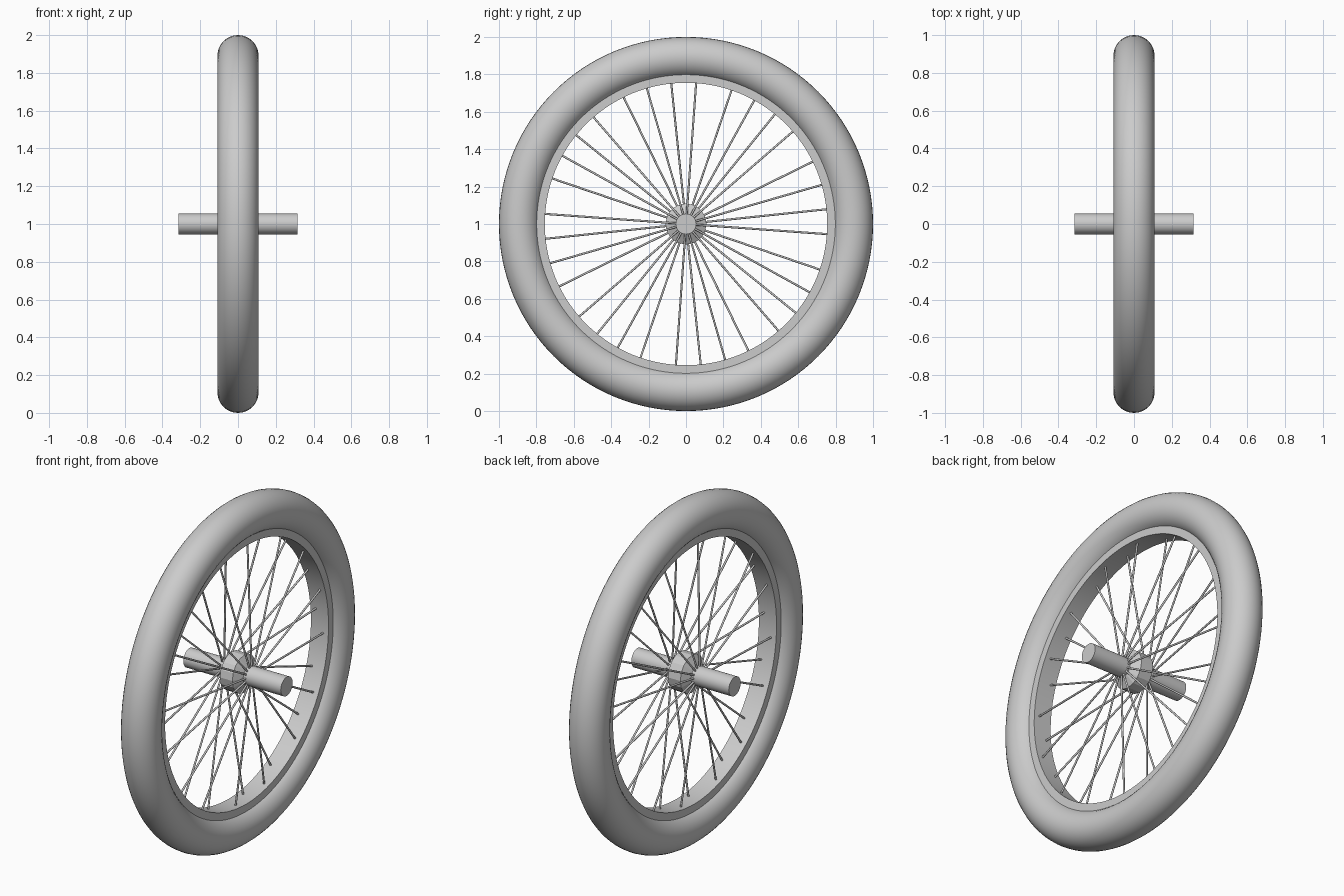
import bpy, bmesh
from math import radians, cos, sin, pi
from mathutils import Vector

if "Cube" in bpy.data.objects:
    bpy.data.objects.remove(bpy.data.objects["Cube"])

CENTRE = Vector((0, 0, 1))


def lathe(name, profile, segments, smooth_angle=35):
    """Spin a closed (x, radius) profile around the wheel axis."""
    bm = bmesh.new()
    rings = []
    for i in range(segments):
        a = 2 * pi * i / segments
        rings.append([bm.verts.new((x, r * cos(a), 1 + r * sin(a))) for x, r in profile])
    n = len(profile)
    for i in range(segments):
        p, q = rings[i], rings[(i + 1) % segments]
        for j in range(n):
            k = (j + 1) % n
            bm.faces.new((p[j], p[k], q[k], q[j]))
    bmesh.ops.remove_doubles(bm, verts=bm.verts, dist=1e-5)
    bmesh.ops.recalc_face_normals(bm, faces=bm.faces)
    finish(name, bm, smooth_angle)


def finish(name, bm, smooth_angle):
    mesh = bpy.data.meshes.new(name)
    bm.to_mesh(mesh)
    bm.free()
    ob = bpy.data.objects.new(name, mesh)
    bpy.context.collection.objects.link(ob)
    bpy.ops.object.select_all(action='DESELECT')
    ob.select_set(True)
    bpy.context.view_layer.objects.active = ob
    if smooth_angle:
        bpy.ops.object.shade_smooth_by_angle(angle=radians(smooth_angle))


def add_rod(bm, a, b, radius, sides=8):
    d = b - a
    mat = d.to_track_quat('Z', 'Y').to_matrix().to_4x4()
    mat.translation = (a + b) / 2
    bmesh.ops.create_cone(bm, cap_ends=True, segments=sides, radius1=radius,
                          radius2=radius, depth=d.length, matrix=mat)


# Tyre: round tube
tube = [(0.109 * cos(2 * pi * i / 32), 0.891 + 0.109 * sin(2 * pi * i / 32)) for i in range(32)]
lathe("tyre", tube, 128)

# Rim: flat band under the tyre
lathe("rim", [(-0.057, 0.755), (0.057, 0.755), (0.057, 0.81), (-0.057, 0.81)], 128)

# Hub: drum with bevelled shoulders around the axle
lathe("hub", [(-0.075, 0.05), (-0.04, 0.11), (0.04, 0.11), (0.075, 0.05)], 16, 0)

# Axle
bm = bmesh.new()
add_rod(bm, Vector((-0.315, 0, 1)), Vector((0.315, 0, 1)), 0.055, 48)
finish("axle", bm, 35)

# Spokes: eight groups of four, alternating between the two sides
bm = bmesh.new()
for group in range(8):
    for k, offset in enumerate((-4.1, 6.0, 16.1, 26.2)):
        a = radians(45 * group + offset)
        side = 1 if k % 2 == 0 else -1
        radial = Vector((0, cos(a), sin(a)))
        inner = CENTRE + radial * 0.05 + Vector((side * 0.085, 0, 0))
        outer = CENTRE + radial * 0.76 + Vector((side * 0.022, 0, 0))
        add_rod(bm, inner, outer, 0.0055)
finish("spokes", bm, 50)
